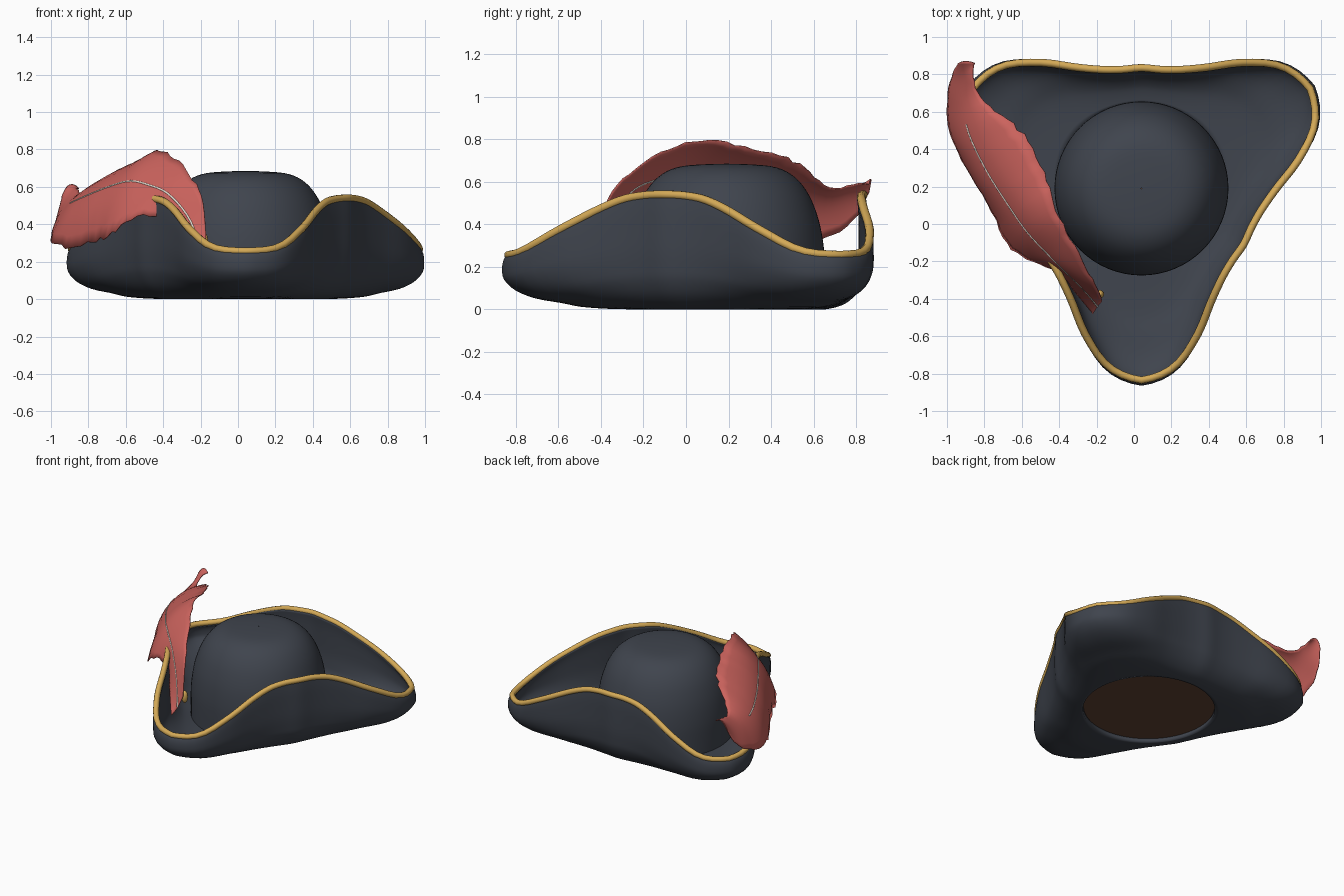
import bpy, bmesh, math, random
from mathutils import Vector

if "Cube" in bpy.data.objects:
    bpy.data.objects.remove(bpy.data.objects["Cube"])

random.seed(4)


def material(name, rgb):
    m = bpy.data.materials.new(name)
    m.diffuse_color = (*rgb, 1)
    m.use_nodes = True
    m.node_tree.nodes["Principled BSDF"].inputs["Base Color"].default_value = m.diffuse_color
    return m


FELT = material("dark_slate_felt", (0.05, 0.058, 0.075))
GOLD = material("gold_trim", (0.66, 0.40, 0.095))
RED = material("feather_red", (0.60, 0.125, 0.11))
BROWN = material("lining_brown", (0.12, 0.056, 0.034))
IVORY = material("quill_ivory", (0.75, 0.70, 0.62))


def spline(values, t):
    """Smooth value through evenly spaced points, t counted in points."""
    n = len(values) - 1
    i = min(int(t), n - 1)
    f = t - i
    b, c = values[i], values[i + 1]
    a = values[i - 1] if i else values[0]
    d = values[min(i + 2, n)]
    return b + ((c - a) + ((2 * a - 5 * b + 4 * c - d) + (3 * b - a - 3 * c + d) * f) * f) * (f * 0.5)


def mesh_object(name, bm, mat, angle=40):
    me = bpy.data.meshes.new(name)
    bm.to_mesh(me)
    bm.free()
    ob = bpy.data.objects.new(name, me)
    bpy.context.collection.objects.link(ob)
    me.materials.append(mat)
    bpy.ops.object.select_all(action='DESELECT')
    bpy.context.view_layer.objects.active = ob
    ob.select_set(True)
    bpy.ops.object.shade_smooth_by_angle(angle=math.radians(angle))
    return ob


def skin(name, rows, mat, closed=False, angle=40):
    """Faces between rows of points; closed joins each row into a ring."""
    bm = bmesh.new()
    vs = [[bm.verts.new(p) for p in r] for r in rows]
    n = len(rows[0])
    for a, b in zip(vs, vs[1:]):
        for j in range(n if closed else n - 1):
            k = (j + 1) % n
            bm.faces.new((a[j], a[k], b[k], b[j]))
    return mesh_object(name, bm, mat, angle)


def tube(name, points, radius, mat, cyclic=False):
    cu = bpy.data.curves.new(name, 'CURVE')
    cu.dimensions = '3D'
    cu.bevel_depth = radius
    cu.bevel_resolution = 3
    cu.use_fill_caps = True
    sp = cu.splines.new('POLY')
    sp.points.add(len(points) - 1)
    for p, co in zip(sp.points, points):
        p.co = (*co, 1)
        p.radius = 1
    sp.use_cyclic_u = cyclic
    sp.use_smooth = True
    cu.materials.append(mat)
    ob = bpy.data.objects.new(name, cu)
    bpy.context.collection.objects.link(ob)
    return ob


# Brim: three-cornered, low at the corners and turned up between them
CX, CY, HOLE = 0.04, 0.205, 0.45
REACH = [1.07, 1.015, 0.885, 0.755, 0.68, 0.648, 0.648]     # every 10 degrees from a corner
HEIGHT = [0.255, 0.275, 0.37, 0.46, 0.515, 0.535, 0.54]
CORNER = [(0, 0), (.2, .003), (.4, .012), (.55, .03), (.75, .052), (.9, .09),
          (.985, .14), (1, .19), (.99, .23), (.968, .255)]
SIDE = [(0, 0), (.25, .01), (.5, .03), (.75, .075), (.92, .14), (.97, .2),
        (1, .28), (1, .38), (.99, .47), (.96, .54)]
STEPS, ACROSS = 120, 28
brim = [[] for _ in range(ACROSS)]
for s in range(STEPS):
    ang = 360 * s / STEPS
    off = abs((ang + 90 + 60) % 120 - 60) / 10
    reach, height = spline(REACH, off), spline(HEIGHT, off)
    w = (height - 0.255) / 0.285
    prof = [Vector(a).lerp(Vector(b), w) for a, b in zip(CORNER, SIDE)]
    for k in range(ACROSS):
        f, z = spline(prof, k * (len(prof) - 1) / (ACROSS - 1))
        r = HOLE + f * (reach - HOLE)
        a = math.radians(ang)
        brim[k].append((CX + r * math.cos(a), CY + r * math.sin(a), max(z, 0)))
ob = skin("brim", brim, FELT, closed=True)
mod = ob.modifiers.new("thickness", 'SOLIDIFY')
mod.thickness = 0.03
# Thicken toward the crown whichever way the faces wind
mod.offset = 1 if ob.data.polygons[0].normal.z > 0 else -1

# Gold piping along the brim edge
edge = []
for x, y, z in brim[-1]:
    d = Vector((CX - x, CY - y, 0)).normalized() * 0.01
    edge.append((x + d.x, y + d.y, z))
tube("brim_piping", edge, 0.02, GOLD, cyclic=True)

# Crown: round dome with a flattened top
CROWN = [(.465, .02), (.465, .15), (.462, .25), (.448, .36), (.425, .45), (.39, .535),
         (.34, .605), (.28, .65), (.21, .673), (.11, .682), (.002, .685)]
rows = []
for k in range(31):
    r, z = spline([Vector(p) for p in CROWN], k / 3)
    rows.append([(CX + r * math.cos(math.tau * j / 64), 0.19 + r * math.sin(math.tau * j / 64), z)
                 for j in range(64)])
skin("crown", rows, FELT, closed=True)

# Lining disc recessed in the head opening
bm = bmesh.new()
bmesh.ops.create_circle(bm, cap_ends=True, segments=64, radius=0.462)
bmesh.ops.reverse_faces(bm, faces=bm.faces[:])
bmesh.ops.translate(bm, verts=bm.verts[:], vec=(CX, 0.2, 0.028))
mesh_object("lining", bm, BROWN)

# Feather: upper edge, quill line and lower edge, from root to tip
UPPER = [(-.17, -.41, .33), (-.19, -.36, .53), (-.25, -.24, .66), (-.34, -.07, .76),
         (-.42, .10, .80), (-.47, .28, .77), (-.57, .46, .72), (-.70, .58, .65),
         (-.82, .68, .57), (-.86, .80, .59), (-.85, .86, .59)]
QUILL = [(-.195, -.44, .25), (-.26, -.36, .43), (-.37, -.25, .56), (-.48, -.14, .61),
         (-.58, -.03, .63), (-.69, .13, .60), (-.79, .29, .56), (-.88, .48, .52),
         (-.92, .66, .50), (-.92, .78, .53), (-.90, .87, .61)]
LOWER = [(-.22, -.48, .20), (-.31, -.37, .32), (-.40, -.26, .43), (-.55, -.20, .43),
         (-.67, -.12, .35), (-.76, .06, .30), (-.88, .27, .27), (-.98, .47, .29),
         (-1.0, .66, .33), (-.97, .80, .43), (-.94, .86, .55)]
UPPER, QUILL, LOWER = ([Vector(p) for p in line] for line in (UPPER, QUILL, LOWER))
N = 44
rows, spine = [], []
for i in range(N + 1):
    t = 10 * i / N
    u, m, l = (spline(line, t) for line in (UPPER, QUILL, LOWER))
    # Ragged barbs along both edges
    if 4 < i < N:
        u = u + (m - u) * random.uniform(-.03, .07)
        l = l + (m - l) * random.uniform(-.02, .09)
    row = []
    for j in range(11):
        s = j / 5 - 1
        row.append(u * (s * (s - 1) / 2) + m * (1 - s * s) + l * (s * (s + 1) / 2))
    rows.append(row)
    spine.append(m)
ob = skin("feather", rows, RED, angle=50)
mod = ob.modifiers.new("thickness", 'SOLIDIFY')
mod.thickness = 0.006
mod.offset = 0
tube("feather_quill", spine[:33], 0.006, IVORY)

# Gold bead holding the feather root
bm = bmesh.new()
bmesh.ops.create_uvsphere(bm, u_segments=16, v_segments=10, radius=1)
bmesh.ops.scale(bm, verts=bm.verts[:], vec=(0.022, 0.022, 0.045))
bmesh.ops.translate(bm, verts=bm.verts[:], vec=(-0.182, -0.375, 0.31))
mesh_object("feather_bead", bm, GOLD)
